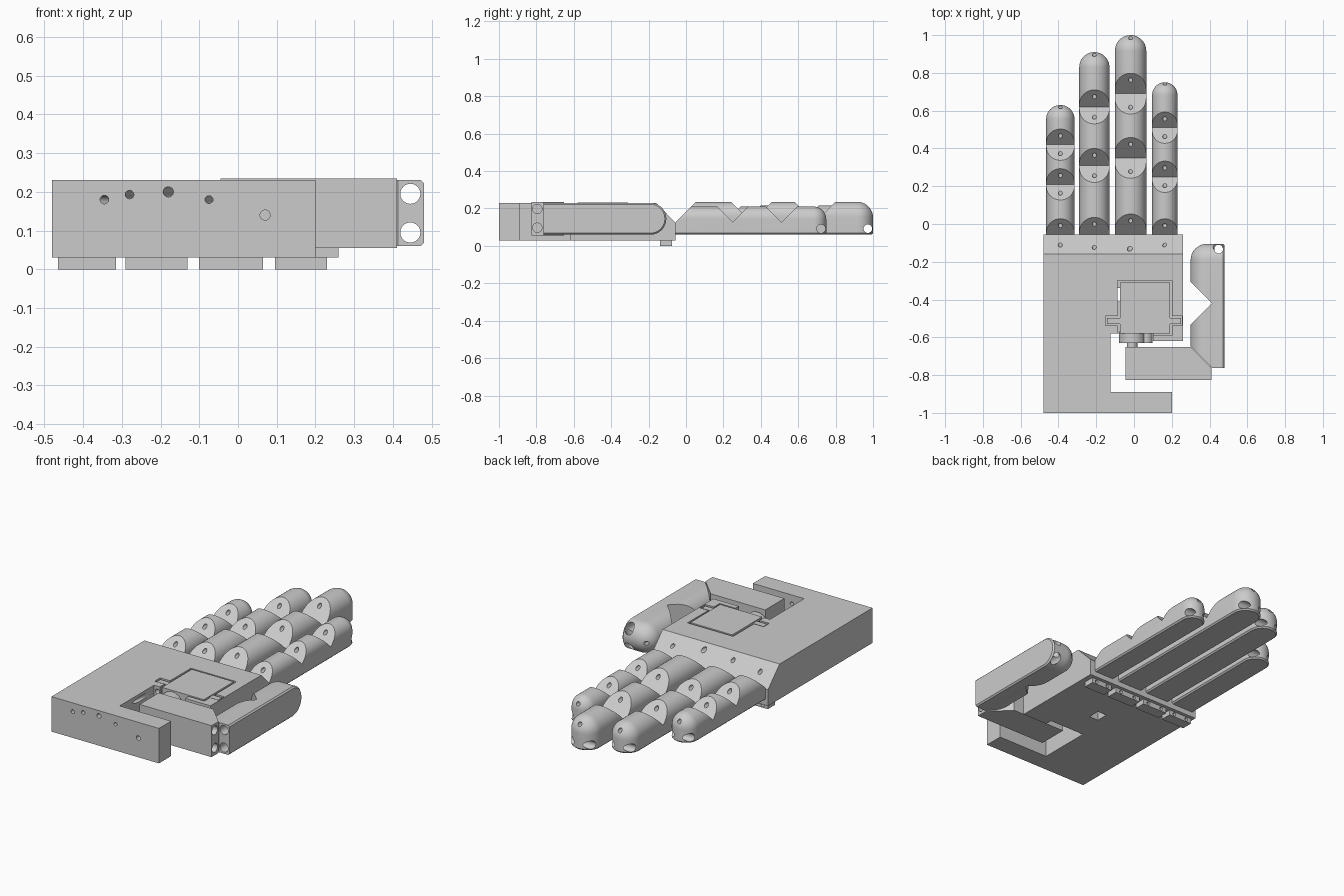
import bpy, bmesh
from math import sin, cos, pi
from mathutils import Vector

if "Cube" in bpy.data.objects:
    bpy.data.objects.remove(bpy.data.objects["Cube"])

grey = bpy.data.materials.new("plain grey")
grey.use_nodes = True
grey.diffuse_color = (0.6, 0.6, 0.6, 1)
grey.node_tree.nodes["Principled BSDF"].inputs["Base Color"].default_value = (0.6, 0.6, 0.6, 1)


def hull(name, points):
    """Convex solid around a set of points."""
    bm = bmesh.new()
    for p in points:
        bm.verts.new(p)
    bmesh.ops.remove_doubles(bm, verts=bm.verts, dist=1e-5)
    res = bmesh.ops.convex_hull(bm, input=bm.verts)
    inner = {v for v in res["geom_interior"] if isinstance(v, bmesh.types.BMVert)}
    bmesh.ops.delete(bm, geom=list(inner), context="VERTS")
    bmesh.ops.dissolve_limit(bm, angle_limit=0.01, verts=bm.verts, edges=bm.edges)
    bmesh.ops.recalc_face_normals(bm, faces=bm.faces)
    mesh = bpy.data.meshes.new(name)
    bm.to_mesh(mesh)
    bm.free()
    mesh.materials.append(grey)
    obj = bpy.data.objects.new(name, mesh)
    bpy.context.collection.objects.link(obj)
    return obj


def box(name, x, y, z):
    return hull(name, [(a, b, c) for a in x for b in y for c in z])


def prism_x(name, profile, x0, x1):
    return hull(name, [(x, y, z) for x in (x0, x1) for y, z in profile])


def rod(name, a, b, r, n=24):
    a, b = Vector(a), Vector(b)
    turn = (b - a).to_track_quat("Z", "Y")
    ring = [turn @ Vector((r * cos(2 * pi * i / n), r * sin(2 * pi * i / n), 0)) for i in range(n)]
    return hull(name, [c + p for c in (a, b) for p in ring])


def activate(obj):
    bpy.ops.object.select_all(action="DESELECT")
    obj.select_set(True)
    bpy.context.view_layer.objects.active = obj


def cut(obj, *cutters):
    activate(obj)
    for c in cutters:
        c.hide_render = True
        mod = obj.modifiers.new("cut", "BOOLEAN")
        mod.operation, mod.solver, mod.object = "DIFFERENCE", "EXACT", c
        bpy.ops.object.modifier_apply(modifier=mod.name)
        bpy.data.objects.remove(c)


def smooth(obj):
    activate(obj)
    bpy.ops.object.shade_smooth_by_angle(angle=pi / 6)


BASE, NOTCH = 0.06, 0.127


def finger(name, x, width, start, tip, top, notches, n=10):
    """Arched bar with a domed tip, 45 degree joint notches and cord tunnels."""
    r = width / 2
    cy, cz, bevel = tip - r, top - r, 0.008
    pts = []
    for i in range(2 * n + 1):
        a = pi * i / (2 * n)
        # arch at the root
        pts.append((r * cos(a), start, cz + r * sin(a)))
        # rounded tip wall with a small lower bevel
        for rad, z in ((r - bevel, BASE), (r, BASE + bevel)):
            pts.append((rad * cos(a), cy + rad * sin(a), z))
        # dome
        for j in range(n + 1):
            e = pi / 2 * j / n
            pts.append((r * cos(e) * cos(a), cy + r * cos(e) * sin(a), cz + r * sin(e)))
    for s in (-1, 1):
        pts += [(s * (r - bevel), start, BASE), (s * r, start, BASE + bevel)]
    obj = hull(name, pts)
    d = 0.2
    cut(obj, prism_x("root_cut", [(start - d, NOTCH), (start, NOTCH), (start + d, NOTCH + d),
                                  (start - d, NOTCH + d)], -d, d))
    for y in notches:
        cut(obj, prism_x("joint_cut", [(y, NOTCH), (y - d, NOTCH + d), (y + d, NOTCH + d)], -d, d))
    cord = top - 0.036
    cut(obj,
        rod("cord_tunnel", (0, start - 0.1, cord), (0, tip + 0.1, cord), 0.011),
        rod("tip_hole", (-d, tip - 0.028, 0.092), (d, tip - 0.028, 0.092), 0.023))
    obj.location.x = x
    return obj


# Palm block with sloped knuckle edge
palm = box("palm", (-0.48, 0.26), (-1, -0.055), (0.03, 0.23))
cut(palm,
    prism_x("slope", [(-0.16, 0.23), (-0.055, 0.123), (0.1, 0.123), (0.1, 0.4), (-0.16, 0.4)], -1, 1),
    box("thumb_bay", (-0.125, 0.5), (-0.89, -0.62), (-1, 1)),
    box("gear_bay", (-0.125, 0.1), (-0.7, -0.58), (-1, 1)),
    box("corner_bay", (0.2, 0.5), (-1.1, -0.8), (-1, 1)),
    box("motor_pocket", (-0.088, 0.2), (-0.59, -0.3), (0.075, 1)),
    box("ear_slot", (-0.15, 0.255), (-0.538, -0.488), (0.075, 1)),
    box("cable_hole", (-0.088, -0.03), (-0.41, -0.34), (-1, 0.1)))

# Cord tunnels from the wrist to each finger, and one to the thumb
for x0, x1, z, r in ((-0.345, -0.39, 0.18, 0.011), (-0.28, -0.21, 0.193, 0.011),
                     (-0.18, -0.02, 0.2, 0.013), (-0.075, 0.16, 0.18, 0.01)):
    a, b = Vector((x0, -1, z)), Vector((x1, -0.12, z))
    step = (b - a) * 0.1
    cut(palm, rod("cord_tunnel", a - step, b + step, r))
cut(palm, rod("thumb_cord_hole", (0.07, -1.1, 0.14), (0.07, -0.85, 0.14), 0.013))
smooth(palm)

# Fingers: name, centre, width, tip, top height, joints
for name, x, w, tip, top, joints in (
        ("little_finger", -0.39, 0.15, 0.63, 0.21, (0.21, 0.42)),
        ("ring_finger", -0.21, 0.16, 0.91, 0.217, (0.31, 0.62)),
        ("middle_finger", -0.018, 0.166, 1.0, 0.235, (0.35, 0.69)),
        ("index_finger", 0.163, 0.134, 0.75, 0.21, (0.25, 0.51))):
    smooth(finger(name, x, w, -0.055, tip, top, joints))
    # Mounting tab under the knuckle with two screw holes
    tab = box(name + "_tab", (x - w / 2, x + w / 2), (-0.14, -0.075), (0, 0.031))
    for s in (-1, 1):
        hx = x + s * w * 0.28
        cut(tab, rod("screw_hole", (hx, -0.11, 0.015), (hx, 0, 0.015), 0.01))
    smooth(tab)

# Thumb: a finger turned so its arch faces the palm
thumb = finger("thumb", 0, 0.17, -0.762, -0.105, 0.24, (-0.42,))
for s in (-0.05, 0.05):
    cut(thumb, rod("pin_hole", (s, -1, 0.095), (s, 0.1, 0.095), 0.026))
thumb.rotation_euler.y = -pi / 2
thumb.location = (0.54, 0, 0.145)
smooth(thumb)

# Link between motor and thumb
link = hull("thumb_link", [(x, y, z) for z in (0.055, 0.235) for x, y in
            ((-0.045, -0.825), (0.41, -0.825), (0.41, -0.762), (0.3, -0.652), (-0.045, -0.652))])
for z in (0.097, 0.197):
    cut(link, rod("pin_hole", (0.25, -0.795, z), (0.5, -0.795, z), 0.025))
cut(link, rod("cord_hole", (-0.1, -0.74, 0.145), (0.1, -0.74, 0.145), 0.02))
smooth(link)

# Motor seated in the palm pocket
box("motor_body", (-0.075, 0.19), (-0.58, -0.31), (0.076, 0.231))
box("motor_ears", (-0.143, 0.248), (-0.53, -0.497), (0.076, 0.226))
for name, x, r, y in (("motor_gearbox", -0.01, 0.07, -0.63), ("motor_idler", 0.065, 0.033, -0.63),
                      ("motor_shaft", -0.01, 0.028, -0.66)):
    smooth(rod(name, (x, -0.57, 0.153), (x, y, 0.153), r))
